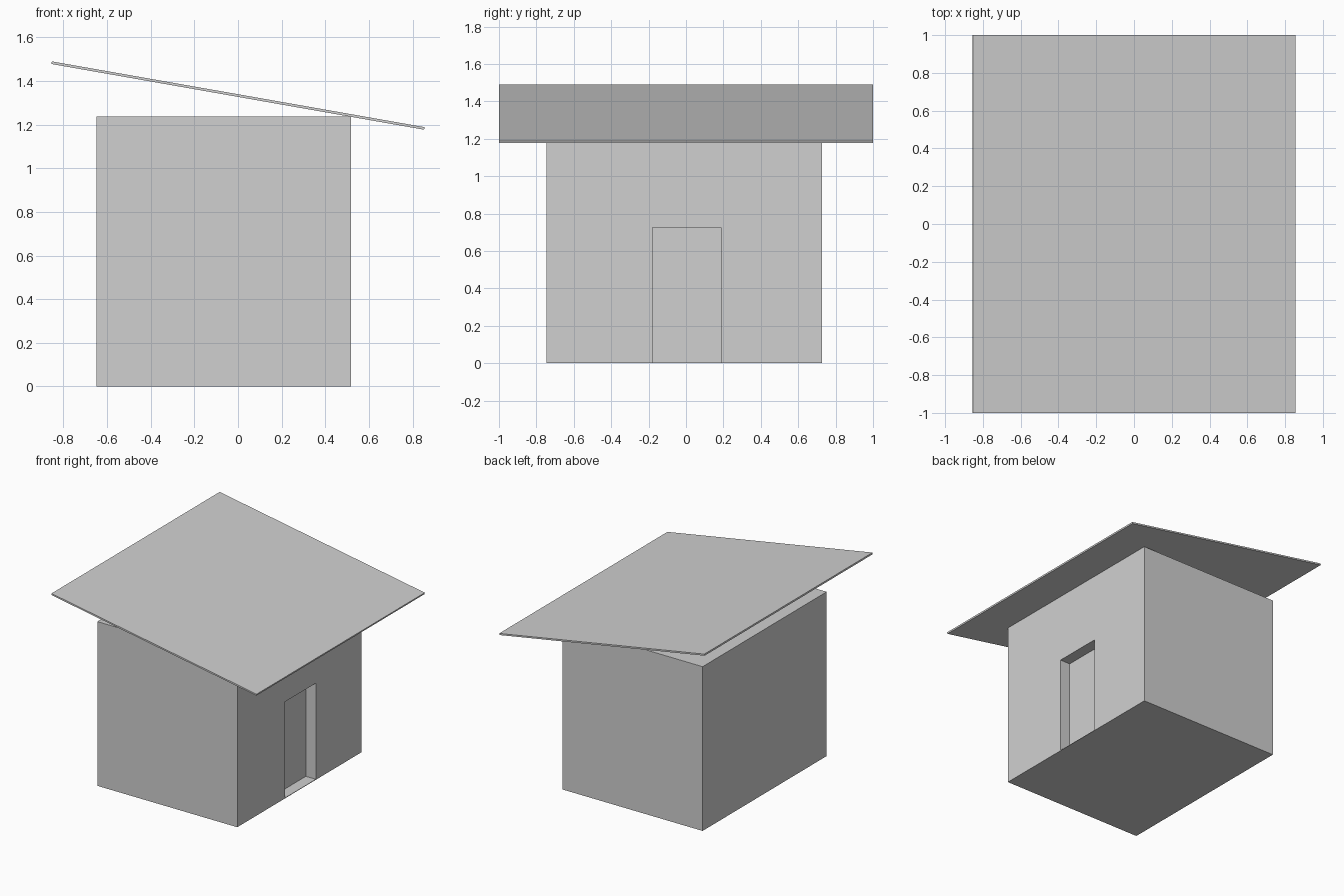
import bpy
import math

default_cube = bpy.data.objects.get("Cube")
if default_cube:
    bpy.data.objects.remove(default_cube, do_unlink=True)

# Single colour for the whole building
grey = bpy.data.materials.new("light_grey")
grey.use_nodes = True
colour = (0.63, 0.63, 0.63, 1.0)
grey.diffuse_color = colour
grey.node_tree.nodes["Principled BSDF"].inputs["Base Color"].default_value = colour


def add_box(name, low, high):
    """Box between two opposite corners."""
    centre = [(a + b) / 2 for a, b in zip(low, high)]
    bpy.ops.mesh.primitive_cube_add(size=1, location=centre)
    box = bpy.context.object
    box.name = name
    box.scale = [b - a for a, b in zip(low, high)]
    bpy.ops.object.transform_apply(location=False, rotation=False, scale=True)
    box.data.materials.append(grey)
    return box


# Wall block
wall_right = 0.517
walls = add_box("walls", (-0.648, -0.747, 0), (wall_right, 0.728, 1.236))

# Doorway recess with a thin sill left at the bottom
depth = 0.083
cutter = add_box("doorway_cutter", (wall_right - depth, -0.178, 0.004),
                 (wall_right + depth, 0.187, 0.727))
cutter.hide_render = True
cut = walls.modifiers.new("doorway", 'BOOLEAN')
cut.operation = 'DIFFERENCE'
cut.solver = 'EXACT'
cut.object = cutter
bpy.context.view_layer.objects.active = walls
bpy.ops.object.modifier_apply(modifier=cut.name)
bpy.data.objects.remove(cutter, do_unlink=True)

# Thin roof sheet, sloping down over the doorway side
length, thickness = 1.734, 0.012
roof = add_box("roof", (-length / 2, -1, -thickness / 2), (length / 2, 1, thickness / 2))
roof.location.z = 1.333
roof.rotation_euler.y = math.radians(10)
